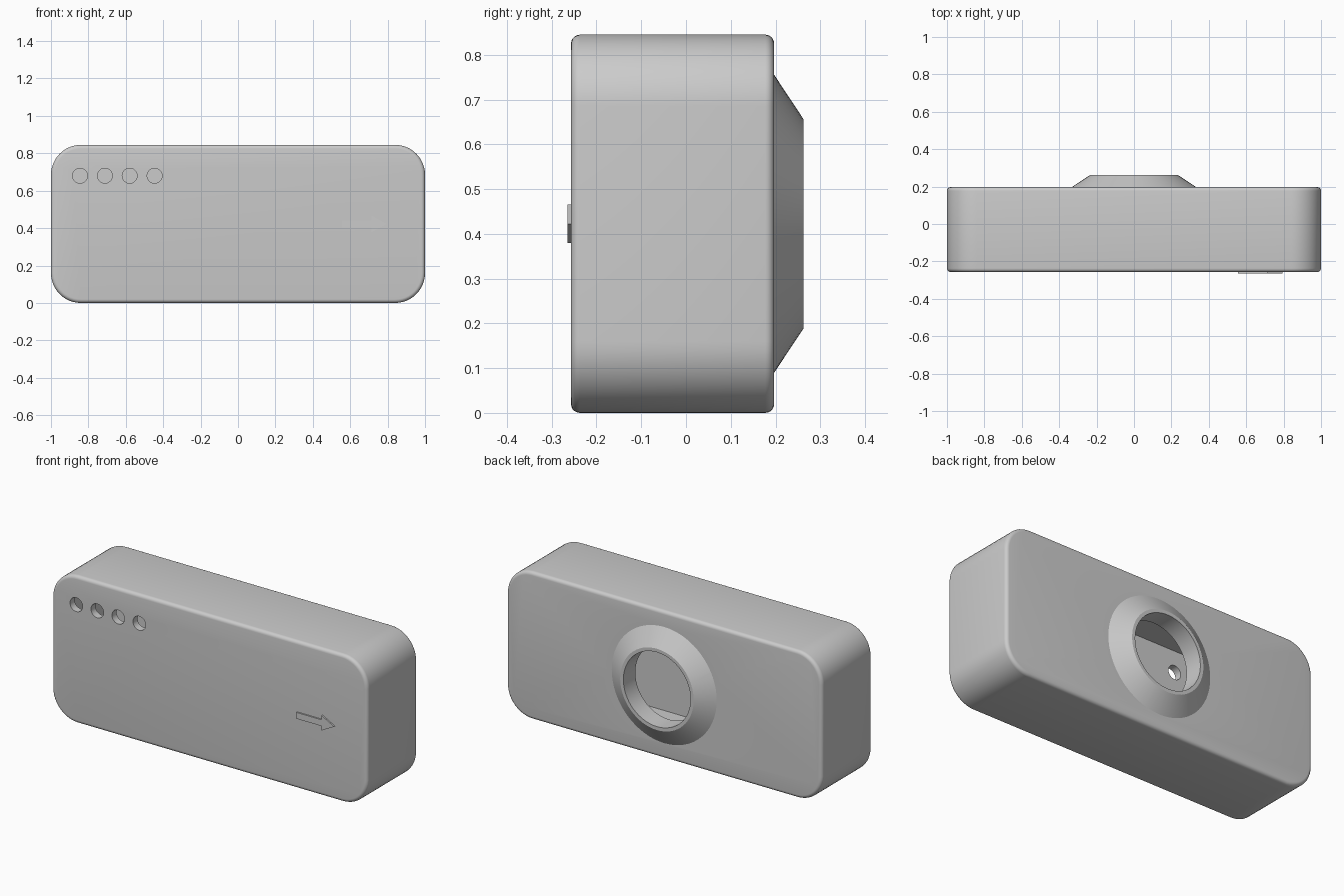
import bpy, bmesh
from math import cos, sin, pi
from mathutils import Matrix, Vector

cube = bpy.data.objects.get("Cube")
if cube:
    bpy.data.objects.remove(cube, do_unlink=True)

# Overall dimensions
HEIGHT, FRONT, BACK, RIM = 0.845, -0.257, 0.197, 0.263
WALL = 0.042
MID = HEIGHT / 2

grey = bpy.data.materials.new("plain grey")
grey.use_nodes = True
grey.diffuse_color = (0.6, 0.6, 0.6, 1)
grey.node_tree.nodes["Principled BSDF"].inputs["Base Color"].default_value = (0.6, 0.6, 0.6, 1)


def finish(name, bm):
    bmesh.ops.recalc_face_normals(bm, faces=bm.faces)
    mesh = bpy.data.meshes.new(name)
    bm.to_mesh(mesh)
    bm.free()
    mesh.materials.append(grey)
    obj = bpy.data.objects.new(name, mesh)
    bpy.context.collection.objects.link(obj)
    return obj


def prism(name, outline, y0, y1, fillet=0):
    """Extrude an XZ outline along y, optionally rounding both rims."""
    bm = bmesh.new()
    face = bm.faces.new([bm.verts.new((x, y0, z)) for x, z in outline])
    new = bmesh.ops.extrude_face_region(bm, geom=[face])["geom"]
    for v in new:
        if isinstance(v, bmesh.types.BMVert):
            v.co.y = y1
    if fillet:
        rims = [e for e in bm.edges if abs(e.verts[0].co.y - e.verts[1].co.y) < 1e-5]
        bmesh.ops.bevel(bm, geom=rims, offset=fillet, segments=5, profile=0.5, affect='EDGES')
    return finish(name, bm)


def rounded_rect(half_w, half_h, radius, steps=12):
    points = []
    for i, (sx, sz) in enumerate([(1, 1), (-1, 1), (-1, -1), (1, -1)]):
        for k in range(steps + 1):
            a = (i + k / steps) * pi / 2
            points.append((sx * (half_w - radius) + radius * cos(a),
                           MID + sz * (half_h - radius) + radius * sin(a)))
    return points


def cone(name, x, z, y0, y1, r0, r1, sides=64):
    """Cylinder or frustum whose axis runs along y."""
    bm = bmesh.new()
    place = Matrix.Translation(Vector((x, (y0 + y1) / 2, z))) @ Matrix.Rotation(-pi / 2, 4, 'X')
    bmesh.ops.create_cone(bm, cap_ends=True, segments=sides, radius1=r0, radius2=r1,
                          depth=y1 - y0, matrix=place)
    return finish(name, bm)


def combine(target, tool, operation):
    bpy.context.view_layer.objects.active = target
    mod = target.modifiers.new(operation.lower(), 'BOOLEAN')
    mod.operation, mod.object, mod.solver = operation, tool, 'EXACT'
    bpy.ops.object.modifier_apply(modifier=mod.name)
    bpy.data.objects.remove(tool, do_unlink=True)


# Rounded case with the tapered collar on its back
case = prism("case", rounded_rect(1, MID, 0.16), FRONT, BACK, 0.02)
combine(case, cone("collar", 0, MID, BACK - 0.02, RIM, 0.363, 0.233), 'UNION')

# Hollow interior and the round opening through the collar
cavity = prism("cavity", rounded_rect(1 - WALL, MID - WALL, 0.118), FRONT + WALL, BACK - WALL)
combine(case, cavity, 'DIFFERENCE')
combine(case, cone("opening", 0, MID, 0, RIM + 0.1, 0.213, 0.213), 'DIFFERENCE')

# Row of indicator holes in the front
for i in range(4):
    hole = cone("indicator_hole", -0.845 + i * 0.133, 0.68, FRONT - 0.1, FRONT + 0.1, 0.04, 0.04, 32)
    combine(case, hole, 'DIFFERENCE')

# Raised direction arrow on the front
top = [(0.555, 0.018), (0.715, 0.018), (0.715, 0.043)]
outline = top + [(0.795, 0)] + [(x, -z) for x, z in reversed(top)]
arrow = prism("arrow", [(x, MID + z) for x, z in outline], -0.265, FRONT + 0.001)

# Smooth the curved walls and keep crisp edges
bpy.ops.object.select_all(action='DESELECT')
case.select_set(True)
bpy.context.view_layer.objects.active = case
bpy.ops.object.shade_smooth_by_angle(angle=pi / 6)
